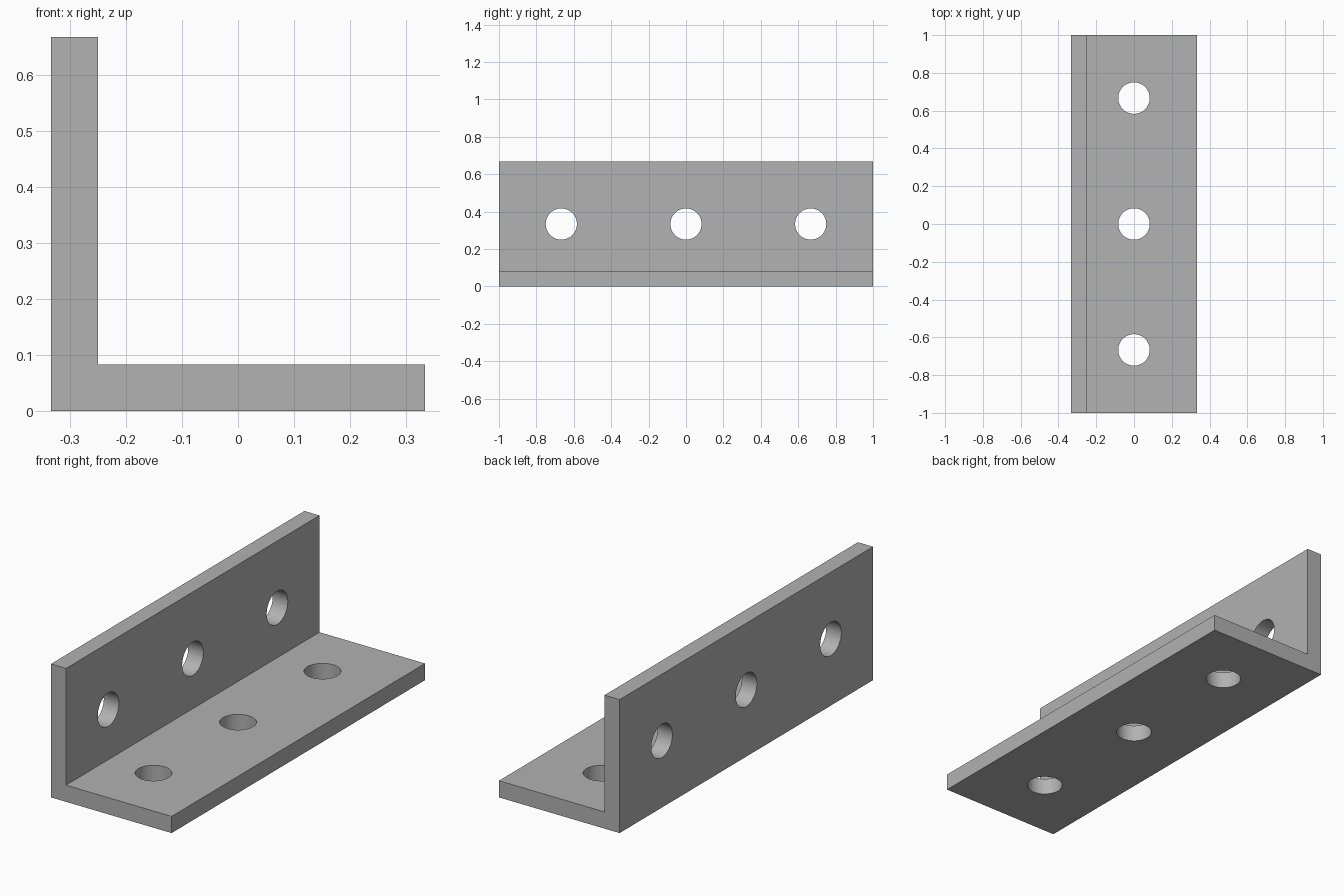
import bpy
import bmesh
import math
from mathutils import Matrix, Vector

default = bpy.data.objects.get("Cube")
if default:
    bpy.data.objects.remove(default, do_unlink=True)

WIDTH = 2 / 3
THICK = 1 / 12
RADIUS = 1 / 12
SPACING = 2 / 3
HALF = WIDTH / 2

grey = bpy.data.materials.new("light grey")
grey.use_nodes = True
colour = (0.445, 0.445, 0.445, 1)
grey.diffuse_color = colour
grey.node_tree.nodes["Principled BSDF"].inputs["Base Color"].default_value = colour


def add_object(name, bm):
    bmesh.ops.recalc_face_normals(bm, faces=bm.faces)
    mesh = bpy.data.meshes.new(name)
    bm.to_mesh(mesh)
    bm.free()
    mesh.materials.append(grey)
    obj = bpy.data.objects.new(name, mesh)
    bpy.context.collection.objects.link(obj)
    return obj


# L-shaped profile extruded along the length
inner = -HALF + THICK
profile = [(-HALF, 0), (HALF, 0), (HALF, THICK), (inner, THICK),
           (inner, WIDTH), (-HALF, WIDTH)]
bm = bmesh.new()
face = bm.faces.new([bm.verts.new((x, -1, z)) for x, z in profile])
extruded = bmesh.ops.extrude_face_region(bm, geom=[face])["geom"]
bmesh.ops.translate(bm, vec=(0, 2, 0),
                    verts=[v for v in extruded if isinstance(v, bmesh.types.BMVert)])
bracket = add_object("angle_bracket", bm)

# Round drills: three through the base, three through the upright
bm = bmesh.new()
for i in (-1, 0, 1):
    y = i * SPACING
    base = Matrix.Translation(Vector((0, y, THICK / 2)))
    upright = (Matrix.Translation(Vector((-HALF + THICK / 2, y, HALF)))
               @ Matrix.Rotation(math.pi / 2, 4, "Y"))
    for matrix in (base, upright):
        bmesh.ops.create_cone(bm, cap_ends=True, segments=64, radius1=RADIUS,
                              radius2=RADIUS, depth=THICK * 2, matrix=matrix)
drills = add_object("hole_cutters", bm)
drills.hide_render = True

# Cut the holes, then discard the drills
cut = bracket.modifiers.new("holes", "BOOLEAN")
cut.operation = "DIFFERENCE"
cut.solver = "EXACT"
cut.object = drills
bpy.ops.object.select_all(action="DESELECT")
bpy.context.view_layer.objects.active = bracket
bracket.select_set(True)
bpy.ops.object.modifier_apply(modifier=cut.name)
bpy.data.objects.remove(drills, do_unlink=True)

# Smooth hole walls, sharp edges elsewhere
bpy.ops.object.shade_smooth_by_angle(angle=math.radians(30))
